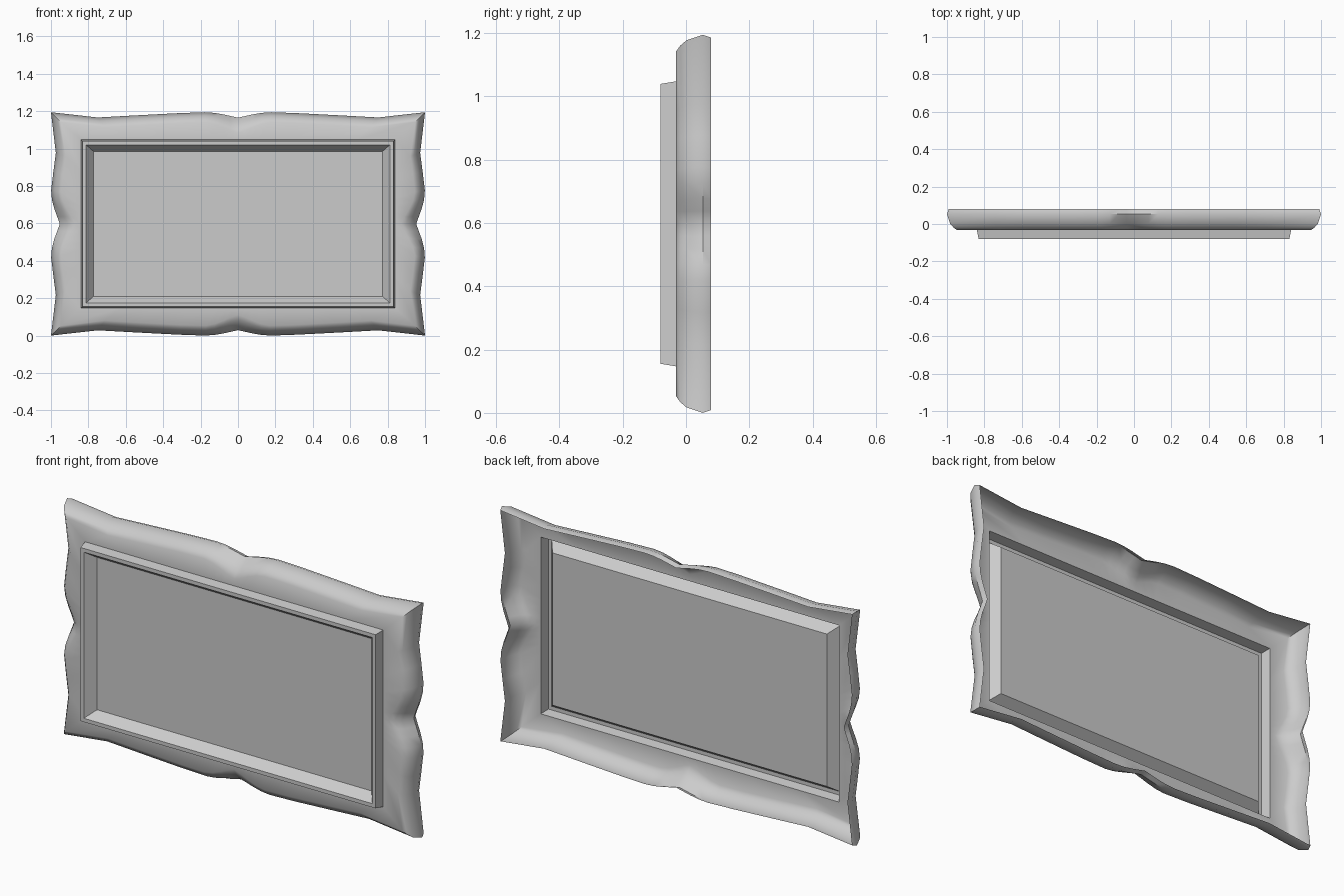
import bpy, bmesh

if "Cube" in bpy.data.objects:
    bpy.data.objects.remove(bpy.data.objects["Cube"])

CZ = 0.597  # height of the frame centre


def ring_object(name, rings, fill_last=False, smooth=None):
    """Skin successive closed rings of points, optionally capping the last."""
    bm = bmesh.new()
    vs = [[bm.verts.new(p) for p in ring] for ring in rings]
    n = len(vs[0])
    for a, b in zip(vs, vs[1:]):
        for i in range(n):
            j = (i + 1) % n
            bm.faces.new((a[i], a[j], b[j], b[i]))
    if fill_last:
        bm.faces.new(vs[-1])
    bmesh.ops.recalc_face_normals(bm, faces=bm.faces[:])
    if sum(f.normal.y * f.calc_area() for f in bm.faces) > 0:
        bmesh.ops.reverse_faces(bm, faces=bm.faces[:])
    me = bpy.data.meshes.new(name)
    bm.to_mesh(me)
    bm.free()
    ob = bpy.data.objects.new(name, me)
    bpy.context.collection.objects.link(ob)
    if smooth:
        bpy.ops.object.select_all(action='DESELECT')
        ob.select_set(True)
        bpy.context.view_layer.objects.active = ob
        bpy.ops.object.shade_smooth_by_angle(angle=smooth)
    return ob


# Scalloped outline: (position along side, outward reach, extra inset at notch)
top = [(0, .568, 1), (.04, .577, .85), (.08, .586, .6), (.13, .594, .25),
       (.18, .597, .05), (.32, .592, 0), (.55, .58, 0), (.75, .569, 0)]
side = [(.38, .974, 0), (.28, .987, 0), (.18, .999, .05), (.13, .995, .25),
        (.08, .982, .6), (.04, .967, .85), (0, .953, 1)]


def outline(inset, notch, y):
    """Full closed outline, one quarter mirrored to the other three."""
    q = [(u * (1 - inset), r - inset - notch * k) for u, r, k in top]
    q.append((1 - inset, .597 - inset))
    q += [(r - inset - notch * k, u * (1 - inset)) for u, r, k in side]
    half = q + [(x, -z) for x, z in q[-2::-1]]
    full = half + [(-x, z) for x, z in half[-2:0:-1]]
    return [(x, y, CZ + z) for x, z in full]


def inner_rect():
    q = [(u * .84, .45) for u, r, k in top] + [(.84, .45)]
    q += [(.84, u * .75) for u, r, k in side]
    half = q + [(x, -z) for x, z in q[-2::-1]]
    full = half + [(-x, z) for x, z in half[-2:0:-1]]
    return [(x, -.031, CZ + z) for x, z in full]


# Hollow scalloped moulding
ring_object("frame_moulding", [
    inner_rect(),
    outline(.052, .03, -.031),
    outline(.034, .022, -.018),
    outline(.017, .012, .002),
    outline(0, 0, .053),
    outline(.009, 0, .079),
], smooth=0.7)

# Raised inner lip stepping down to the flat panel
ring_object("lip_and_panel", [
    [(sx * hx, y, CZ + sz * hz) for sx, sz in ((1, 1), (1, -1), (-1, -1), (-1, 1))]
    for hx, hz, y in ((.84, .45, -.031), (.831, .442, -.08),
                      (.813, .423, -.08), (.773, .388, -.03))
], fill_last=True)
